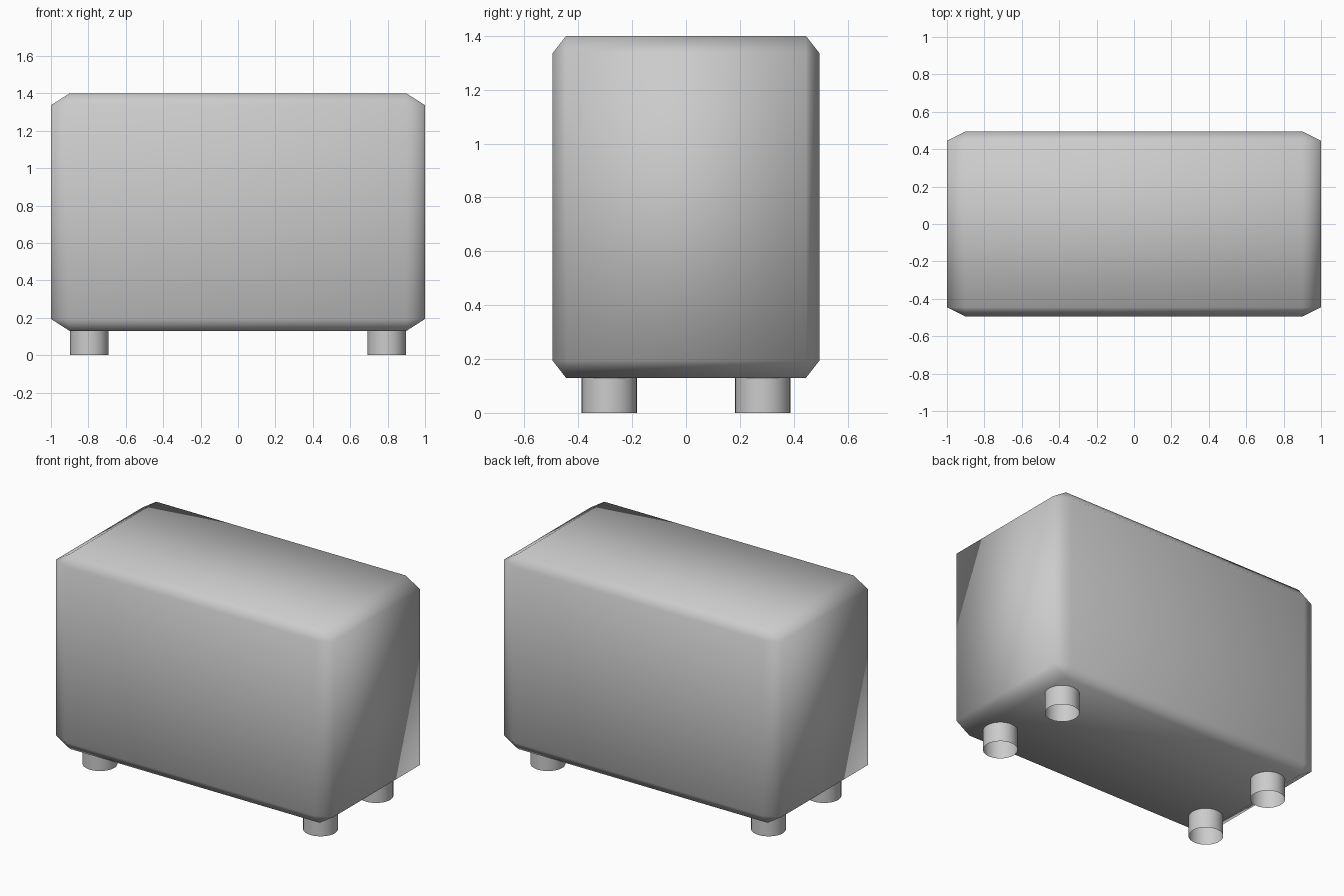
import bpy
import math

if "Cube" in bpy.data.objects:
    bpy.data.objects.remove(bpy.data.objects["Cube"])

BODY_BOTTOM, BODY_TOP = 0.13, 1.40
LEG_RADIUS = 0.103


def shade(obj, angle):
    bpy.ops.object.select_all(action='DESELECT')
    obj.select_set(True)
    bpy.context.view_layer.objects.active = obj
    if angle is None:
        bpy.ops.object.shade_smooth()
    else:
        bpy.ops.object.shade_smooth_by_angle(angle=math.radians(angle))


# Body: unit cube with a single-step bevel, stretched by its scale
bpy.ops.mesh.primitive_cube_add(size=1, location=(0, 0, (BODY_BOTTOM + BODY_TOP) / 2))
body = bpy.context.object
body.name = "body"
body.scale = (2.0, 0.99, BODY_TOP - BODY_BOTTOM)
bevel = body.modifiers.new("chamfer", 'BEVEL')
bevel.width = 0.05
bevel.segments = 1
shade(body, None)

# Legs: four short open tubes under the corners
for x_name, x in (("left", -0.795), ("right", 0.795)):
    for y_name, y in (("front", -0.285), ("back", 0.285)):
        bpy.ops.mesh.primitive_cylinder_add(
            vertices=32, radius=LEG_RADIUS, depth=BODY_BOTTOM,
            end_fill_type='NOTHING', location=(x, y, BODY_BOTTOM / 2))
        leg = bpy.context.object
        leg.name = f"{y_name}_{x_name}_leg"
        shade(leg, 30)
